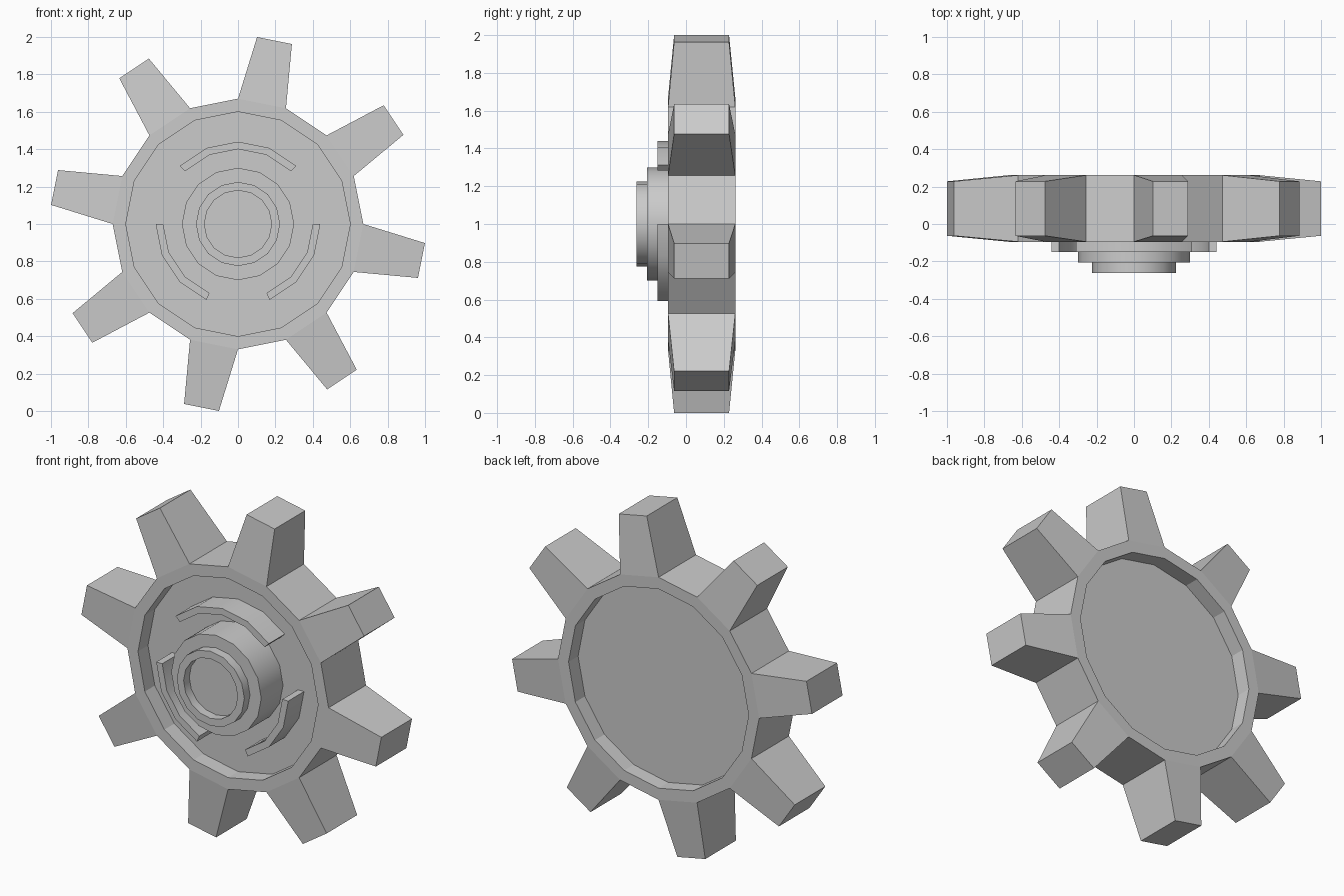
import bpy, bmesh
from math import radians, sin, cos
from mathutils import Vector

if "Cube" in bpy.data.objects:
    bpy.data.objects.remove(bpy.data.objects["Cube"])

SIDES = 16
STEP = 360 / SIDES
CZ = 1.0          # axle height


def point(r, deg, y):
    a = radians(deg)
    return Vector((r * cos(a), y, CZ + r * sin(a)))


def finish(name, bm, smooth=False):
    bmesh.ops.remove_doubles(bm, verts=bm.verts, dist=1e-5)
    bmesh.ops.recalc_face_normals(bm, faces=bm.faces)
    me = bpy.data.meshes.new(name)
    bm.to_mesh(me)
    bm.free()
    ob = bpy.data.objects.new(name, me)
    bpy.context.collection.objects.link(ob)
    if smooth:
        bpy.ops.object.select_all(action='DESELECT')
        ob.select_set(True)
        bpy.context.view_layer.objects.active = ob
        bpy.ops.object.shade_smooth_by_angle(angle=radians(30))
    return ob


def sweep(profile, start=0, steps=SIDES, cap_first=False, cap_last=False):
    """Turn an (r, y) profile around the axle; returns bmesh and face strips."""
    bm = bmesh.new()
    full = steps == SIDES
    n = steps if full else steps + 1
    rings = [[bm.verts.new(point(r, start + i * STEP, y)) for i in range(n)]
             for r, y in profile]
    strips = [[bm.faces.new((a[i], a[(i + 1) % n], b[(i + 1) % n], b[i]))
               for i in range(steps)] for a, b in zip(rings, rings[1:])]
    if cap_first:
        bm.faces.new(rings[0])
    if cap_last:
        bm.faces.new(rings[-1])
    if not full:
        bm.faces.new([k[0] for k in rings[:-1]])
        bm.faces.new([k[-1] for k in rings[:-1]])
    return bm, strips


# gear wheel: rim with a recessed web on both sides
FRONT, BACK = -0.095, 0.261
bm, strips = sweep([(0.60, 0.17), (0.60, BACK), (0.67, BACK), (0.67, FRONT),
                    (0.60, FRONT), (0.60, 0.0)], cap_first=True, cap_last=True)

# eight tapered teeth extruded from every second rim face
outer = strips[2]
for i in range(1, SIDES, 2):
    ang = radians((i + 0.5) * STEP)
    radial = Vector((cos(ang), 0, sin(ang)))
    tangent = Vector((-sin(ang), 0, cos(ang)))
    tip = bmesh.ops.extrude_discrete_faces(bm, faces=[outer[i]])["faces"][0]
    for v in tip.verts:
        side = 0.095 if (v.co - Vector((0, 0, CZ))).dot(tangent) > 0 else -0.095
        y = -0.063 if v.co.y < 0 else 0.228
        v.co = Vector((0, y, CZ)) + radial * 1.0 + tangent * side
finish("gear_wheel", bm)

# stepped hub with a shallow bore
bm, _ = sweep([(0.30, 0.0), (0.30, -0.207), (0.225, -0.207), (0.225, -0.261),
               (0.18, -0.261), (0.18, -0.207)], cap_last=True)
finish("hub", bm, smooth=True)

# curved ribs around the hub
for name, start, steps in (("rib_top", 45, 4), ("rib_left", 180, 3), ("rib_right", 292.5, 3)):
    bm, _ = sweep([(0.44, 0.0), (0.44, -0.15), (0.40, -0.15), (0.40, 0.0), (0.44, 0.0)],
                  start, steps)
    finish(name, bm, smooth=True)
